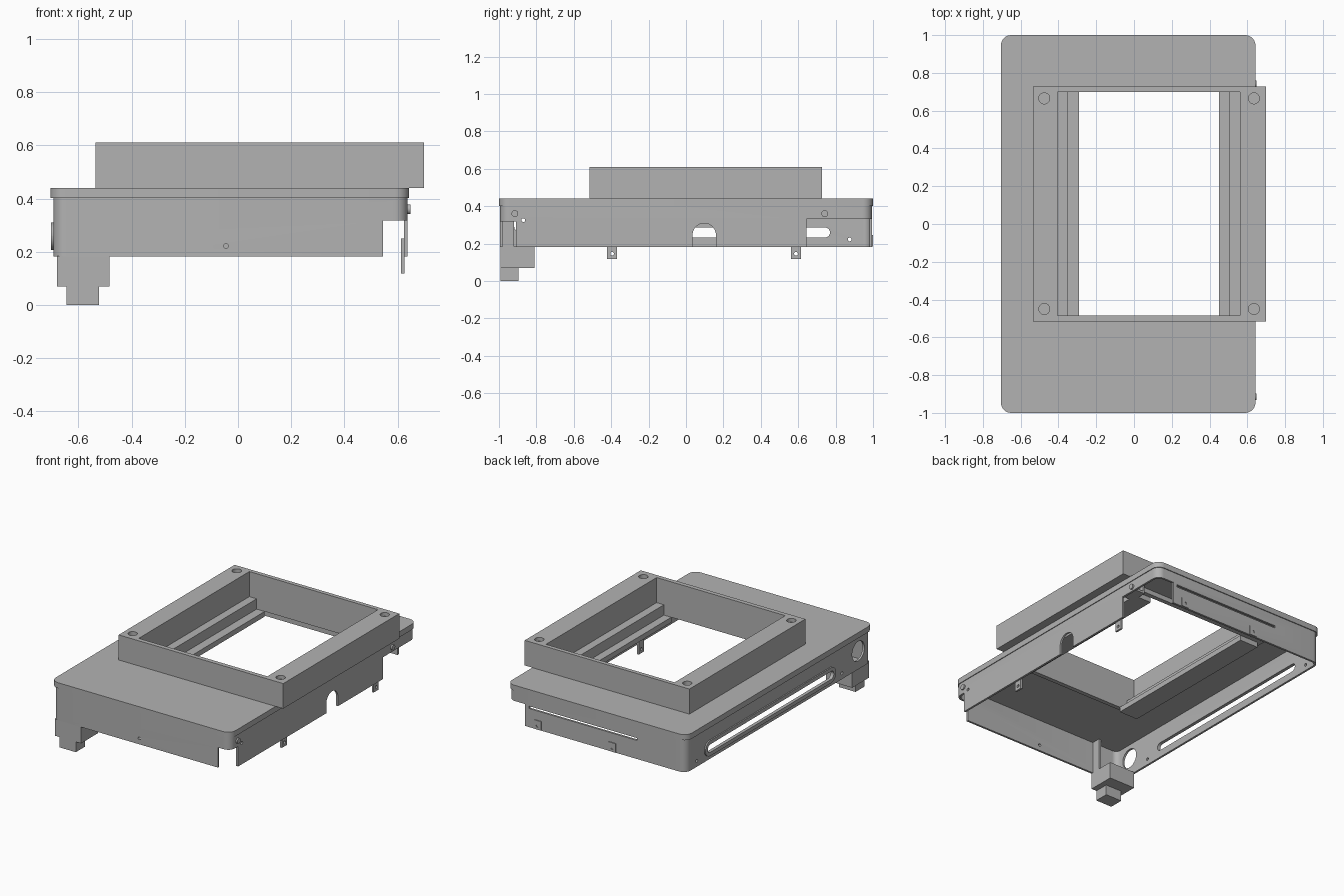
import bpy
import bmesh
from math import sin, cos, pi

cube = bpy.data.objects.get("Cube")
if cube:
    bpy.data.objects.remove(cube, do_unlink=True)

grey = bpy.data.materials.new("plain grey")
grey.use_nodes = True
colour = (0.45, 0.45, 0.45, 1)
grey.diffuse_color = colour
grey.node_tree.nodes["Principled BSDF"].inputs["Base Color"].default_value = colour


def rounded(a0, a1, b0, b1, r=0, steps=8):
    """Outline of a rectangle, rounded rectangle, stadium or circle."""
    if r == 0:
        return [(a0, b0), (a1, b0), (a1, b1), (a0, b1)]
    pts = []
    centres = [(a1 - r, b1 - r), (a0 + r, b1 - r), (a0 + r, b0 + r), (a1 - r, b0 + r)]
    for q, (ca, cb) in enumerate(centres):
        for i in range(steps + 1):
            t = (q + i / steps) * pi / 2
            p = (ca + r * cos(t), cb + r * sin(t))
            if not pts or abs(p[0] - pts[-1][0]) + abs(p[1] - pts[-1][1]) > 1e-5:
                pts.append(p)
    if abs(pts[0][0] - pts[-1][0]) + abs(pts[0][1] - pts[-1][1]) < 1e-5:
        pts.pop()
    return pts


def disc(a, b, r):
    return rounded(a - r, a + r, b - r, b + r, r)


def prism(name, outline, axis, lo, hi):
    """Extrude an outline along one axis."""
    place = {"x": lambda a, b, h: (h, a, b),
             "y": lambda a, b, h: (a, h, b),
             "z": lambda a, b, h: (a, b, h)}[axis]
    bm = bmesh.new()
    face = bm.faces.new([bm.verts.new(place(a, b, lo)) for a, b in outline])
    extra = bmesh.ops.extrude_face_region(bm, geom=[face])["geom"]
    shift = place(0, 0, hi - lo)
    bmesh.ops.translate(bm, vec=shift, verts=[v for v in extra if isinstance(v, bmesh.types.BMVert)])
    bmesh.ops.recalc_face_normals(bm, faces=bm.faces)
    mesh = bpy.data.meshes.new(name)
    bm.to_mesh(mesh)
    bm.free()
    mesh.materials.append(grey)
    ob = bpy.data.objects.new(name, mesh)
    bpy.context.collection.objects.link(ob)
    return ob


def box(name, x0, x1, y0, y1, z0, z1):
    return prism(name, rounded(x0, x1, y0, y1), "z", z0, z1)


def cut(ob, *cutters):
    """Subtract each cutter, then remove it."""
    bpy.context.view_layer.objects.active = ob
    for c in cutters:
        c.hide_render = True
        mod = ob.modifiers.new("cut", "BOOLEAN")
        mod.operation = "DIFFERENCE"
        mod.solver = "EXACT"
        mod.object = c
        bpy.ops.object.modifier_apply(modifier=mod.name)
        bpy.data.objects.remove(c, do_unlink=True)
    return ob


# Lid plate with its opening
lid = prism("lid_plate", rounded(-0.705, 0.643, -1, 1, 0.055), "z", 0.402, 0.44)
cut(lid, box("cutter", -0.35, 0.505, -0.485, 0.70, 0.3, 0.5))

# Thin skirt of walls
T = 0.014
walls = prism("case_walls", rounded(-0.694, 0.638, -0.994, 0.994, 0.05), "z", 0.182, 0.403)
cut(walls,
    prism("cutter", rounded(-0.694 + T, 0.638 - T, -0.994 + T, 0.994 - T, 0.05 - T), "z", 0.1, 0.5),
    # open corners
    box("cutter", 0.545, 0.8, -1.1, -0.91, 0.1, 0.318),
    box("cutter", 0.51, 0.8, 0.94, 1.1, 0.1, 0.33),
    box("cutter", 0.55, 0.8, 0.645, 0.97, 0.1, 0.33),
    # cable arch
    prism("cutter", rounded(0.035, 0.16, 0.05, 0.308, 0.0624), "x", 0.55, 0.8),
    # long side slot and round port
    prism("cutter", rounded(-0.58, 0.77, 0.232, 0.286, 0.0269), "x", -0.8, -0.6),
    prism("cutter", disc(-0.855, 0.305, 0.066), "x", -0.8, -0.6),
    # back slit
    prism("cutter", rounded(-0.33, 0.48, 0.308, 0.324), "y", 0.9, 1.1),
    # screw holes
    prism("cutter", disc(-0.045, 0.222, 0.009), "y", -1.1, -0.9),
    prism("cutter", disc(0.875, 0.222, 0.01), "x", -0.8, -0.6),
    prism("cutter", disc(-0.68, 0.222, 0.01), "x", -0.8, -0.6),
    prism("cutter", disc(-0.87, 0.325, 0.01), "x", 0.55, 0.8))

# Raised rim around the side slot
rim = prism("slot_rim", rounded(-0.605, 0.795, 0.207, 0.311, 0.0519), "x", -0.703, -0.685)
cut(rim, prism("cutter", rounded(-0.58, 0.77, 0.232, 0.286, 0.0269), "x", -0.8, -0.6))

# Raised frame with blind corner holes
frame = box("raised_frame", -0.535, 0.70, -0.515, 0.728, 0.44, 0.61)
cut(frame, box("cutter", -0.405, 0.56, -0.485, 0.70, 0.4, 0.7),
    *[prism("cutter", disc(x, y, 0.029), "z", 0.585, 0.7)
      for x in (-0.475, 0.635) for y in (-0.45, 0.665)])

# Collar and inner ledges below the opening
collar = box("under_collar", -0.46, 0.60, -0.515, 0.73, 0.37, 0.402)
cut(collar, box("cutter", -0.35, 0.505, -0.485, 0.70, 0.3, 0.5))
for side, x0, x1 in (("right", -0.43, -0.29), ("left", 0.45, 0.58)):
    box("inner_ledge_" + side, x0, x1, -0.485, 0.70, 0.335, 0.37)

# Stepped corner foot with its upright rib
box("foot_block", -0.68, -0.483, -0.992, -0.81, 0.07, 0.184)
box("foot_pad", -0.645, -0.522, -0.992, -0.895, 0, 0.07)
box("foot_rib", -0.50, -0.483, -0.985, -0.92, 0.18, 0.402)

# Mounting tabs on the left side wall
for i, y in enumerate((-0.395, 0.588)):
    tab = box("side_tab_%d" % i, 0.612, 0.625, y - 0.027, y + 0.027, 0.118, 0.25)
    cut(tab, prism("cutter", disc(y, 0.145, 0.01), "x", 0.5, 0.8))

# Small tabs on the back wall
for i, x in enumerate((0.415, -0.145)):
    tab = box("back_tab_%d" % i, x - 0.027, x + 0.027, 0.99, 0.999, 0.184, 0.245)
    cut(tab, prism("cutter", disc(x, 0.21, 0.01), "y", 0.995, 1.1))

# Small locating nubs and the bracket in the open rear corner
for i, y in enumerate((-0.915, 0.742)):
    prism("side_nub_%d" % i, disc(y, 0.36, 0.018), "x", 0.63, 0.648)
box("corner_bracket", 0.56, 0.638, 0.645, 0.76, 0.335, 0.35)
box("corner_bracket_web", 0.55, 0.562, 0.645, 0.76, 0.335, 0.402)

# Smooth only the rounded surfaces
bpy.ops.object.select_all(action="DESELECT")
for ob in bpy.context.collection.objects:
    if ob.type == "MESH" and grey.name in ob.data.materials:
        ob.select_set(True)
        bpy.context.view_layer.objects.active = ob
bpy.ops.object.shade_smooth_by_angle(angle=0.5)
